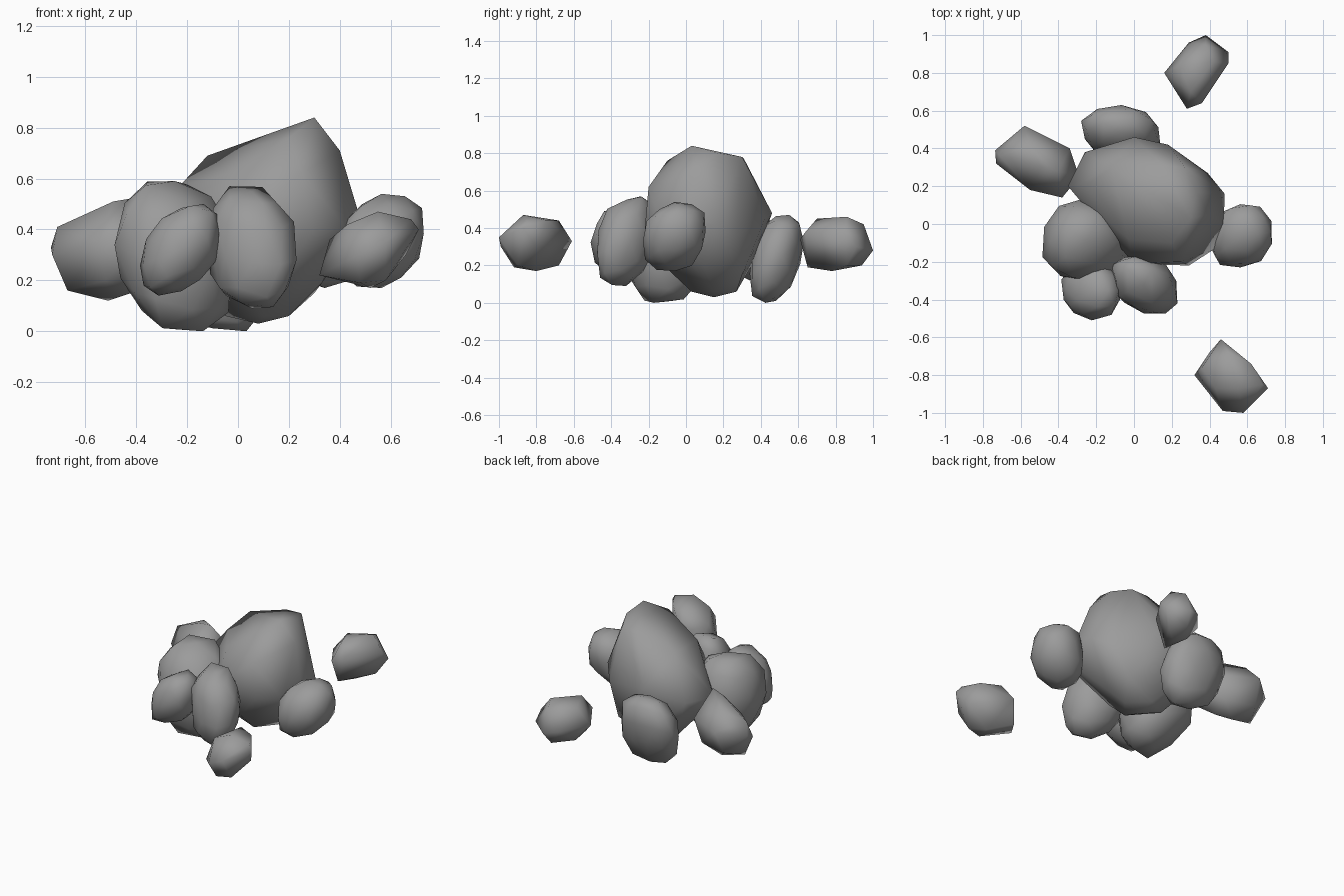
import bpy, bmesh, math, random
from mathutils import Vector

random.seed(11)

stone_mat = bpy.data.materials.new("stone")
stone_mat.diffuse_color = (.33, .33, .33, 1)


def hull(name, points):
    """Convex faceted stone around a few corner points."""
    bm = bmesh.new()
    for p in points:
        bm.verts.new(p)
    bmesh.ops.convex_hull(bm, input=bm.verts)
    loose = [v for v in bm.verts if not v.link_faces]
    bmesh.ops.delete(bm, geom=loose, context='VERTS')
    bmesh.ops.recalc_face_normals(bm, faces=bm.faces)
    me = bpy.data.meshes.new(name)
    bm.to_mesh(me)
    bm.free()
    me.materials.append(stone_mat)
    ob = bpy.data.objects.new(name, me)
    bpy.context.collection.objects.link(ob)
    bpy.ops.object.select_all(action='DESELECT')
    ob.select_set(True)
    bpy.context.view_layer.objects.active = ob
    bpy.ops.object.shade_smooth_by_angle(angle=math.radians(75))
    return ob


def rock(name, lo, hi, xy=0.0, xz=0.0, yz=0.0, boxy=0.9):
    """Faceted stone filling the box lo..hi, leaning by the xy / xz / yz tilts."""
    bm = bmesh.new()
    bmesh.ops.create_icosphere(bm, subdivisions=2, radius=1)
    b = math.sqrt(1 - xy * xy)
    c = (yz - xy * xz) / b
    d = math.sqrt(max(0.05, 1 - xz * xz - c * c))
    pts = []
    for v in bm.verts:
        u = Vector([math.copysign(abs(k) ** boxy, k) for k in v.co])
        u *= random.uniform(0.93, 1.05)
        pts.append((u.x, xy * u.x + b * u.y, xz * u.x + c * u.y + d * u.z))
    bm.free()
    # fit exactly to the box
    mn = [min(p[i] for p in pts) for i in range(3)]
    mx = [max(p[i] for p in pts) for i in range(3)]
    return hull(name, [[lo[i] + (p[i] - mn[i]) / (mx[i] - mn[i]) * (hi[i] - lo[i])
                        for i in range(3)] for p in pts])


# large central boulder with an off-centre peak: underside, girth, crown
hull("main_boulder", [
    (.08, .15, .03), (.20, .15, .06), (-.05, .20, .06), (.10, .03, .06), (.08, .27, .06),
    (.33, .10, .19), (.30, .30, .15), (.10, -.12, .20), (-.10, -.08, .22), (-.25, .20, .28),
    (-.10, .38, .25),
    (-.35, .20, .42), (-.26, .38, .42), (0, .46, .48), (.18, .42, .45), (.39, .27, .36),
    (.48, .16, .42), (.475, 0, .46), (.43, -.13, .40), (.29, -.22, .40), (0, -.21, .44),
    (.30, .03, .84), (.27, .30, .78), (.15, .31, .77), (-.12, .30, .69), (.40, .05, .71),
    (.20, -.10, .76), (.25, -.20, .62), (-.03, -.08, .62), (-.23, .22, .57), (.33, .17, .80),
])

# stones leaning against it
hull("left_back_stone", [
    (-.735, .39, .33), (-.73, .32, .30), (-.58, .52, .36), (-.34, .40, .35),
    (-.29, .25, .30), (-.38, .14, .35), (-.55, .18, .35), (-.67, .32, .16),
    (-.51, .34, .12), (-.42, .28, .15), (-.49, .30, .51), (-.40, .28, .525),
    (-.71, .36, .41), (-.60, .45, .20), (-.52, .22, .20), (-.55, .42, .47),
    (-.40, .40, .20), (-.36, .19, .22),
])
rock("back_stone", (-.28, .34, 0), (.14, .63, .47), xy=-.1, xz=-.05, yz=.35, boxy=.95)
rock("left_stone", (-.485, -.31, 0), (-.02, .14, .59), xz=-.2, yz=.15)
rock("front_left_stone", (-.385, -.51, .14), (-.075, -.19, .50), xz=.35)
rock("front_stone", (-.12, -.475, .09), (.23, -.16, .57), xy=-.25, xz=-.1, yz=.25, boxy=.82)
rock("right_stone", (.40, -.23, .17), (.73, .105, .54), xy=.1, xz=.2, yz=.15)

# two loose stones lying apart
hull("loose_front_stone", [
    (.46, -.61, .33), (.40, -.68, .20), (.50, -.68, .44), (.32, -.80, .22),
    (.36, -.76, .36), (.47, -.99, .30), (.58, -1, .35), (.71, -.87, .40),
    (.66, -.80, .30), (.62, -.74, .44), (.55, -.87, .47), (.43, -.87, .42),
    (.52, -.80, .17), (.48, -.92, .19), (.58, -.90, .20), (.68, -.85, .44),
])
hull("loose_back_stone", [
    (.16, .80, .32), (.28, .61, .34), (.36, .64, .38), (.50, .85, .36),
    (.50, .91, .30), (.38, 1, .28), (.29, .96, .30), (.30, .70, .45),
    (.42, .86, .46), (.24, .84, .43), (.30, .65, .19), (.26, .82, .20),
    (.44, .86, .20), (.36, .94, .20), (.34, .78, .17), (.38, .95, .42),
])
